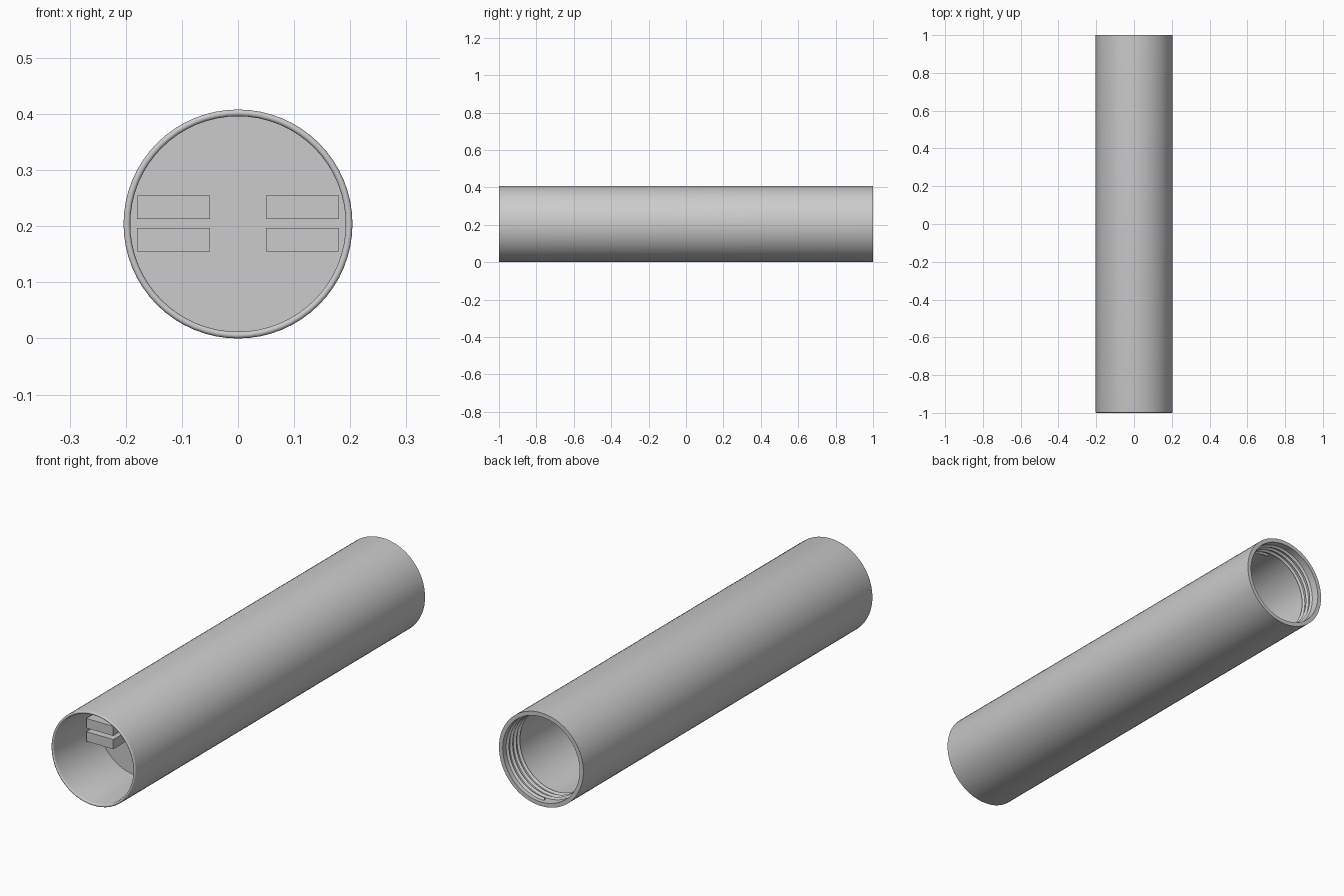
import bpy, bmesh, math
from mathutils import Vector

if "Cube" in bpy.data.objects:
    bpy.data.objects.remove(bpy.data.objects["Cube"], do_unlink=True)

R = 0.204          # outer radius and axis height
SEG = 64

grey = bpy.data.materials.new("plain grey")
grey.use_nodes = True
grey.diffuse_color = (0.6, 0.6, 0.6, 1)
grey.node_tree.nodes["Principled BSDF"].inputs["Base Color"].default_value = (0.6, 0.6, 0.6, 1)


def finish(bm, name, smooth=True):
    bmesh.ops.recalc_face_normals(bm, faces=bm.faces)
    mesh = bpy.data.meshes.new(name)
    bm.to_mesh(mesh)
    bm.free()
    mesh.materials.append(grey)
    obj = bpy.data.objects.new(name, mesh)
    obj.location.z = R
    bpy.context.collection.objects.link(obj)
    if smooth:
        bpy.ops.object.select_all(action='DESELECT')
        obj.select_set(True)
        bpy.context.view_layer.objects.active = obj
        bpy.ops.object.shade_smooth_by_angle(angle=math.radians(35))
    return obj


def ring_point(r, a, y):
    return Vector((r * math.cos(a), y, r * math.sin(a)))


# Tube body: (radius, y) profile turned round the long axis, with a dividing wall
lip = 0.006
front_lip = [(R - lip + lip * math.cos(t), -1 + lip - lip * math.sin(t))
             for t in [math.pi * i / 8 for i in range(9)]]
profile = ([(0, -0.64), (0.186, -0.64), (0.186, 1), (R, 1)]
           + front_lip + [(0.192, -0.69), (0, -0.69)])
bm = bmesh.new()
verts = [bm.verts.new((r, y, 0)) for r, y in profile]
edges = [bm.edges.new(pair) for pair in zip(verts, verts[1:])]
bmesh.ops.spin(bm, geom=verts + edges, cent=(0, 0, 0), axis=(0, 1, 0),
               angle=math.tau, steps=SEG)
bmesh.ops.remove_doubles(bm, verts=bm.verts, dist=0.0001)
finish(bm, "tube_body")

# Screw thread: a triangular ridge winding inside the back opening
pitch, turns = 0.025, 3.5
bm = bmesh.new()
rows = []
for i in range(int(SEG * turns) + 1):
    a = math.tau * i / SEG - math.pi / 2
    y = 0.975 - pitch * i / SEG
    rows.append([bm.verts.new(ring_point(r, a, y + dy))
                 for r, dy in ((0.188, 0.009), (0.177, 0), (0.188, -0.009))])
for p, q in zip(rows, rows[1:]):
    for k in range(3):
        n = (k + 1) % 3
        bm.faces.new((p[k], p[n], q[n], q[k]))
for end in (rows[0], rows[-1]):
    bm.faces.new(end)
finish(bm, "screw_thread")

# Four contact blocks standing on the dividing wall
for side, x in (("left", 0.115), ("right", -0.115)):
    for level, z in (("upper", 0.03), ("lower", -0.028)):
        bm = bmesh.new()
        bmesh.ops.create_cube(bm, size=1)
        bmesh.ops.scale(bm, vec=(0.13, 0.11, 0.042), verts=bm.verts)
        bmesh.ops.translate(bm, vec=(x, -0.735, z), verts=bm.verts)
        finish(bm, f"contact_block_{level}_{side}", smooth=False)
